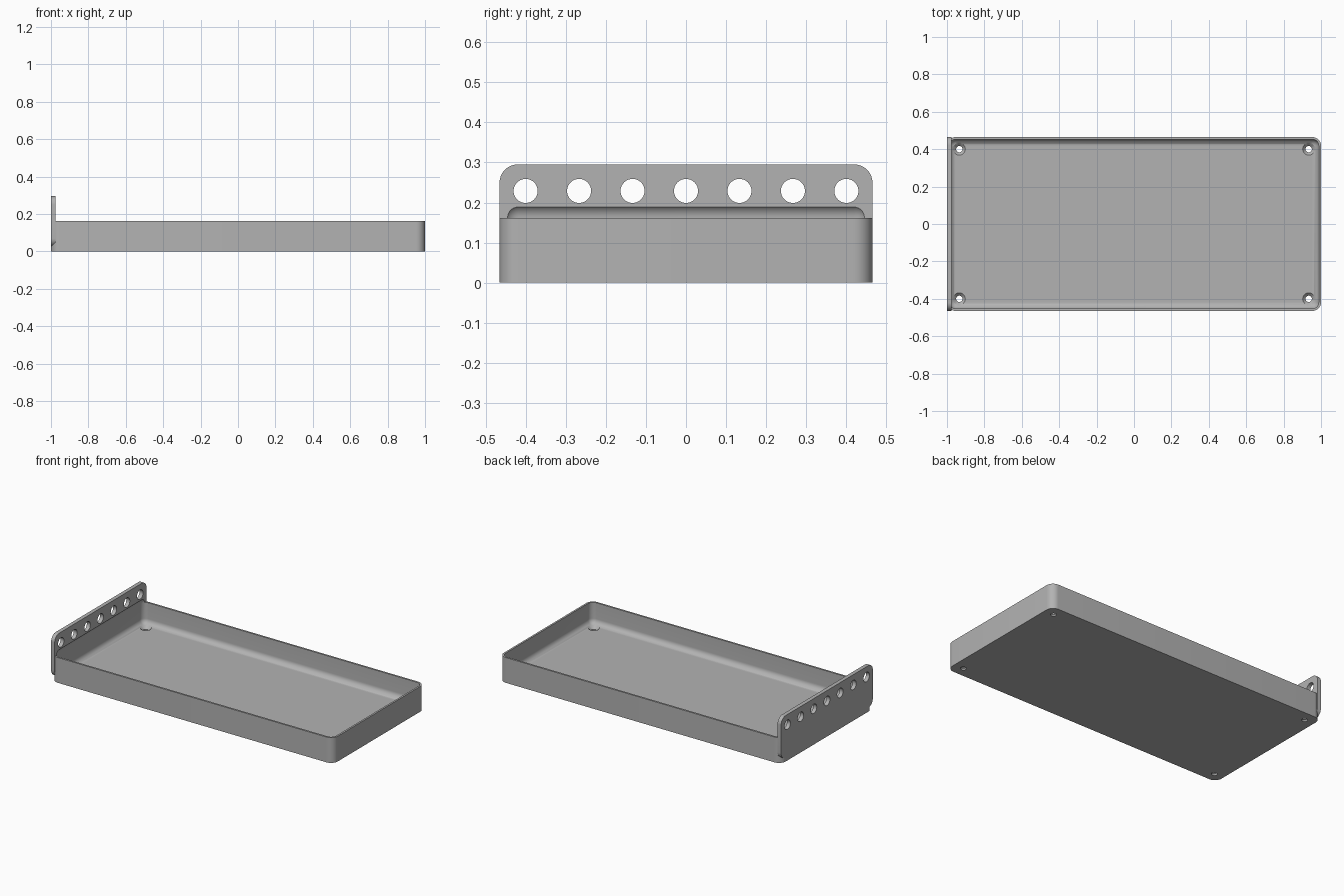
import bpy
import bmesh
from mathutils import Matrix, Vector

if "Cube" in bpy.data.objects:
    bpy.data.objects.remove(bpy.data.objects["Cube"])

HALF_Y = 0.465
RAIL_INNER = -0.975

grey = bpy.data.materials.new("plain grey")
grey.use_nodes = True
grey.diffuse_color = (0.45, 0.45, 0.45, 1)
grey.node_tree.nodes["Principled BSDF"].inputs["Base Color"].default_value = (0.45, 0.45, 0.45, 1)


def make_object(name, bm):
    bmesh.ops.recalc_face_normals(bm, faces=bm.faces[:])
    mesh = bpy.data.meshes.new(name)
    bm.to_mesh(mesh)
    bm.free()
    mesh.materials.append(grey)
    obj = bpy.data.objects.new(name, mesh)
    bpy.context.collection.objects.link(obj)
    return obj


def rounded_box(name, low, high, radius, axis=None):
    """Box with edges along one axis rounded, or every edge if axis is None."""
    low, high = Vector(low), Vector(high)
    bm = bmesh.new()
    size = Matrix.Diagonal((high - low).to_4d())
    bmesh.ops.create_cube(bm, size=1, matrix=Matrix.Translation((low + high) / 2) @ size)
    edges = [e for e in bm.edges if axis is None or
             abs((e.verts[0].co - e.verts[1].co).normalized()[axis]) > 0.9]
    bmesh.ops.bevel(bm, geom=edges, offset=radius, segments=10, profile=0.5, affect='EDGES')
    return make_object(name, bm)


def round_cutter(name, places, radius_low, radius_high, depth, turn):
    bm = bmesh.new()
    for place in places:
        bmesh.ops.create_cone(bm, cap_ends=True, segments=40, radius1=radius_low,
                              radius2=radius_high, depth=depth,
                              matrix=Matrix.Translation(place) @ turn)
    return make_object(name, bm)


def combine(target, tool, operation):
    """Apply an exact boolean and discard the tool."""
    mod = target.modifiers.new(operation, 'BOOLEAN')
    mod.operation, mod.solver, mod.object = operation, 'EXACT', tool
    graph = bpy.context.evaluated_depsgraph_get()
    graph.update()
    mesh = bpy.data.meshes.new_from_object(target.evaluated_get(graph))
    target.modifiers.clear()
    target.data = mesh
    bpy.data.objects.remove(tool)


# Tray block and upright perforated rail at its right-hand end
tray = rounded_box("tray_with_rail", (-1, -HALF_Y, 0), (1, HALF_Y, 0.162), 0.047, axis=2)
rail = rounded_box("rail", (-1, -HALF_Y, 0.025), (RAIL_INNER, HALF_Y, 0.295), 0.045, axis=0)
combine(tray, rail, 'UNION')

# Filleted cavity, which also scoops a shallow recess in the rail
wall = 0.012
cavity = rounded_box("cavity_cutter", (wall - 1, wall - HALF_Y, 0.025),
                     (1 - wall, HALF_Y - wall, 0.197), 0.035)
combine(tray, cavity, 'DIFFERENCE')

# Row of round holes through the rail
sideways = Matrix.Rotation(1.570796, 4, 'Y')
row = [(-0.99, i * 0.4 / 3, 0.229) for i in range(-3, 4)]
combine(tray, round_cutter("rail_hole_cutter", row, 0.03, 0.03, 0.1, sideways), 'DIFFERENCE')

# Countersunk screw holes in the floor corners
corners = [(x, y) for x in (-0.934, 0.934) for y in (-0.4, 0.4)]
upright = Matrix.Identity(4)
bores = [(x, y, 0.02) for x, y in corners]
combine(tray, round_cutter("bore_cutter", bores, 0.017, 0.017, 0.1, upright), 'DIFFERENCE')
sinks = [(x, y, 0.02) for x, y in corners]
combine(tray, round_cutter("countersink_cutter", sinks, 0.017, 0.037, 0.02, upright), 'DIFFERENCE')

# Smooth fillets with crisp edges
bpy.ops.object.select_all(action='DESELECT')
tray.select_set(True)
bpy.context.view_layer.objects.active = tray
bpy.ops.object.shade_smooth_by_angle(angle=0.52)
